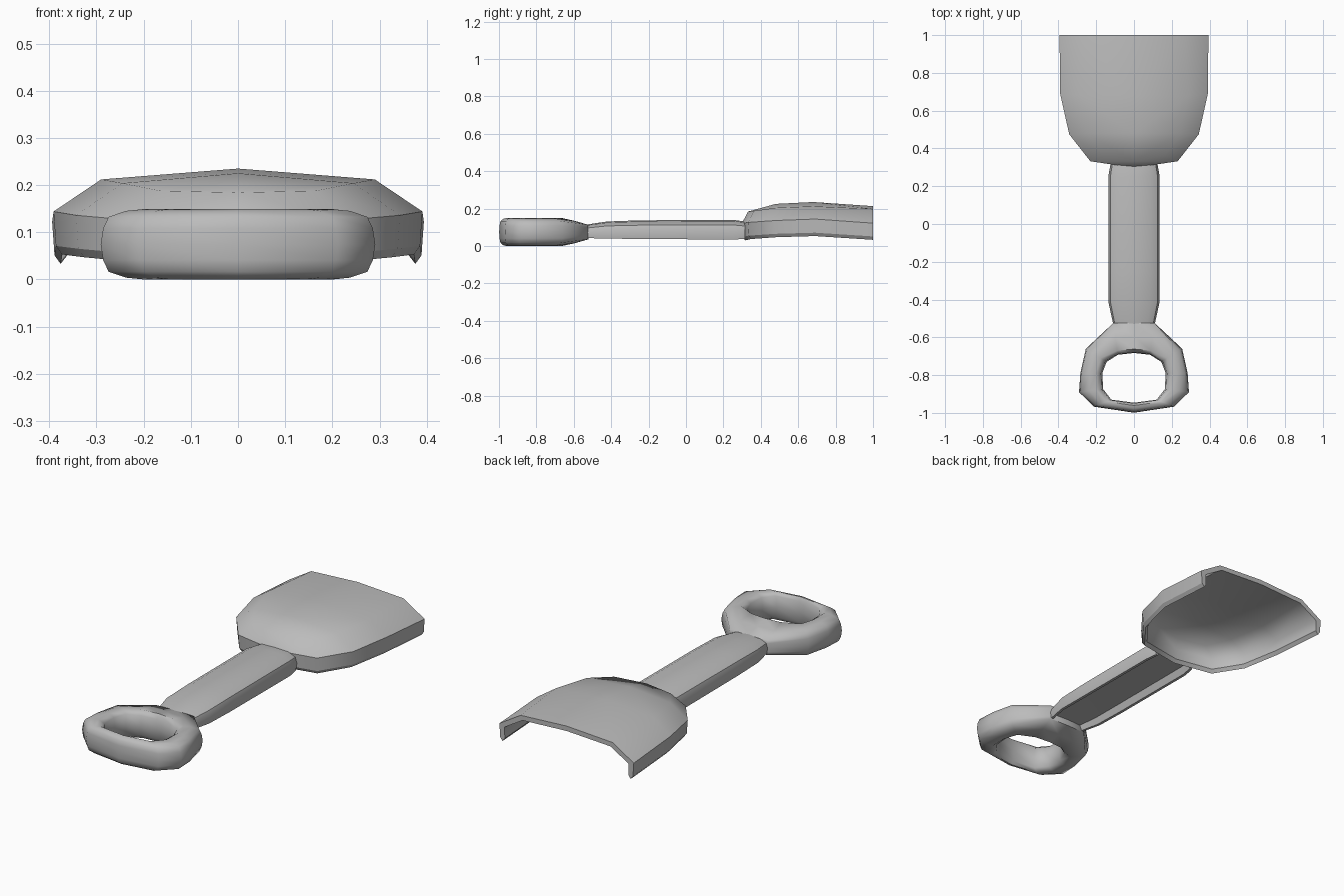
import bpy, bmesh, math

if "Cube" in bpy.data.objects:
    bpy.data.objects.remove(bpy.data.objects["Cube"])

grey = bpy.data.materials.new("plain grey")
grey.diffuse_color = (0.5, 0.5, 0.5, 1)
grey.use_nodes = True
grey.node_tree.nodes["Principled BSDF"].inputs["Base Color"].default_value = grey.diffuse_color


def finish(name, bm, mirror=False, angle=42):
    """Turn a bmesh into a smooth shaded object, optionally mirrored."""
    bmesh.ops.recalc_face_normals(bm, faces=bm.faces)
    me = bpy.data.meshes.new(name)
    bm.to_mesh(me)
    bm.free()
    me.materials.append(grey)
    ob = bpy.data.objects.new(name, me)
    bpy.context.collection.objects.link(ob)
    bpy.ops.object.select_all(action='DESELECT')
    ob.select_set(True)
    bpy.context.view_layer.objects.active = ob
    if mirror:
        ob.modifiers.new("mirror", 'MIRROR').merge_threshold = 0.001
    bpy.ops.object.convert(target='MESH')
    bpy.ops.object.shade_smooth_by_angle(angle=math.radians(angle), keep_sharp_edges=True)
    return ob


def strip(bm, a, b):
    """Bridge two rows of vertices with quads."""
    return [bm.faces.new((a[i], a[i + 1], b[i + 1], b[i])) for i in range(len(a) - 1)]


def sharpen(bm, row):
    """Keep a row of edges crisp."""
    for a, b in zip(row, row[1:]):
        bm.edges.get((a, b)).smooth = False


# Blade: half of a domed scoop, open at the digging end, with a pointed lip all round
bm = bmesh.new()
edge = [(.394, 1, .122), (.391, .69, .144), (.343, .475, .136), (.231, .332, .126), (0, .298, .12)]
dome = [(.27, 1, .198), (.29, .68, .212), (.245, .48, .204), (.165, .365, .188), (0, .332, .184)]
ridge = [(0, 1, .213), (0, .68, .235), (0, .48, .225)]
lip_z = [.033, .053, .047, .037, .03]
inward = [(-1, 0), (-1, -.0), (-.9, .4), (-.5, .85), (0, 1)]


def inset(row, d, zs):
    return [(x + n[0] * d, y + n[1] * d, z) for (x, y, _), n, z in zip(row, inward, zs)]


low = inset(edge, .005, [z + .018 for z in lip_z])
tip = inset(edge, .018, lip_z)
low_in = inset(edge, .032, [z + .018 for z in lip_z])
edge_in = inset(edge, .03, [p[2] - .012 for p in edge])
dome_in = inset(dome, .012, [p[2] - .024 for p in dome])
ridge_in = [(0, y, z - .026) for _, y, z in ridge]
low, tip, low_in, edge, dome, ridge, edge_in, dome_in, ridge_in = [
    [bm.verts.new(p) for p in row]
    for row in (low, tip, low_in, edge, dome, ridge, edge_in, dome_in, ridge_in)]
rows = [ridge_in, dome_in, edge_in, low_in, tip, low, edge, dome, ridge]
for a, b in zip(rows[1:], rows[2:-1]):
    strip(bm, a, b)
for d, r in ((dome, ridge), (dome_in, ridge_in)):
    strip(bm, d[:3], r)
    bm.faces.new((d[2], d[3], d[4], r[2]))
# Open end of the shell
for pair in ((ridge, ridge_in, dome, dome_in), (dome, dome_in, edge, edge_in), (edge, edge_in, low, low_in)):
    a, ai, b, bi = [row[0] for row in pair]
    bm.faces.new((a, ai, bi, b))
bm.faces.new((low[0], low_in[0], tip[0]))
for row in (edge, low, tip, low_in):
    sharpen(bm, row)
sharpen(bm, [ridge[0], dome[0], edge[0], low[0], tip[0], low_in[0], edge_in[0], dome_in[0], ridge_in[0]])
finish("blade", bm, mirror=True, angle=66)

# Shaft: half of a rounded bar with a shallow hollow underneath
bm = bmesh.new()
rows = []
for y, w, bottom, top in [(-.53, .11, .042, .115), (-.42, .134, .04, .131), (-.25, .136, .037, .137),
                          (.25, .136, .035, .14), (.315, .125, .037, .131)]:
    h = top - bottom
    section = [(0, .38), (w * .74, .36), (w * .84, 0), (w * .95, 0), (w, .42),
               (w * .92, .74), (w * .64, .94), (0, 1)]
    rows.append([bm.verts.new((x, y, bottom + h * t)) for x, t in section])
for a, b in zip(rows, rows[1:]):
    strip(bm, a, b)
for end in (rows[0], rows[-1]):
    bm.faces.new(end)
finish("shaft", bm, mirror=True)

# Grip: closed ring, swept from matching outer and inner outline points
outer = [(0, -.522), (.11, -.525), (.255, -.66), (.284, -.79), (.291, -.89), (.212, -.967), (0, -.999)]
inner = [(0, -.683), (.085, -.692), (.145, -.73), (.168, -.79), (.163, -.875), (.12, -.93), (0, -.946)]
# Section: position from outer to inner outline, height relative to the middle
round_half = [(0, 0), (.04, .45), (.13, .78), (.42, .95), (.72, 1), (.94, .76), (1, 0)]
neck_half = [(0, 0), (0, .3), (0, .52), (.45, .8), (.87, 1), (.98, .7), (1, 0)]
stations = [(o, i, neck_half if n < 2 else round_half) for n, (o, i) in enumerate(zip(outer, inner))]
stations += [((-o[0], o[1]), (-i[0], i[1]), s) for o, i, s in stations[-2:0:-1]]
bm = bmesh.new()
rings = []
for o, i, half in stations:
    section = half + [(t, -z) for t, z in half[-2:0:-1]]
    rings.append([bm.verts.new((o[0] + (i[0] - o[0]) * t, o[1] + (i[1] - o[1]) * t, .0745 + .0745 * z))
                  for t, z in section])
for k, ring in enumerate(rings):
    nxt = rings[(k + 1) % len(rings)]
    strip(bm, ring + ring[:1], nxt + nxt[:1])
finish("grip", bm, angle=62)
